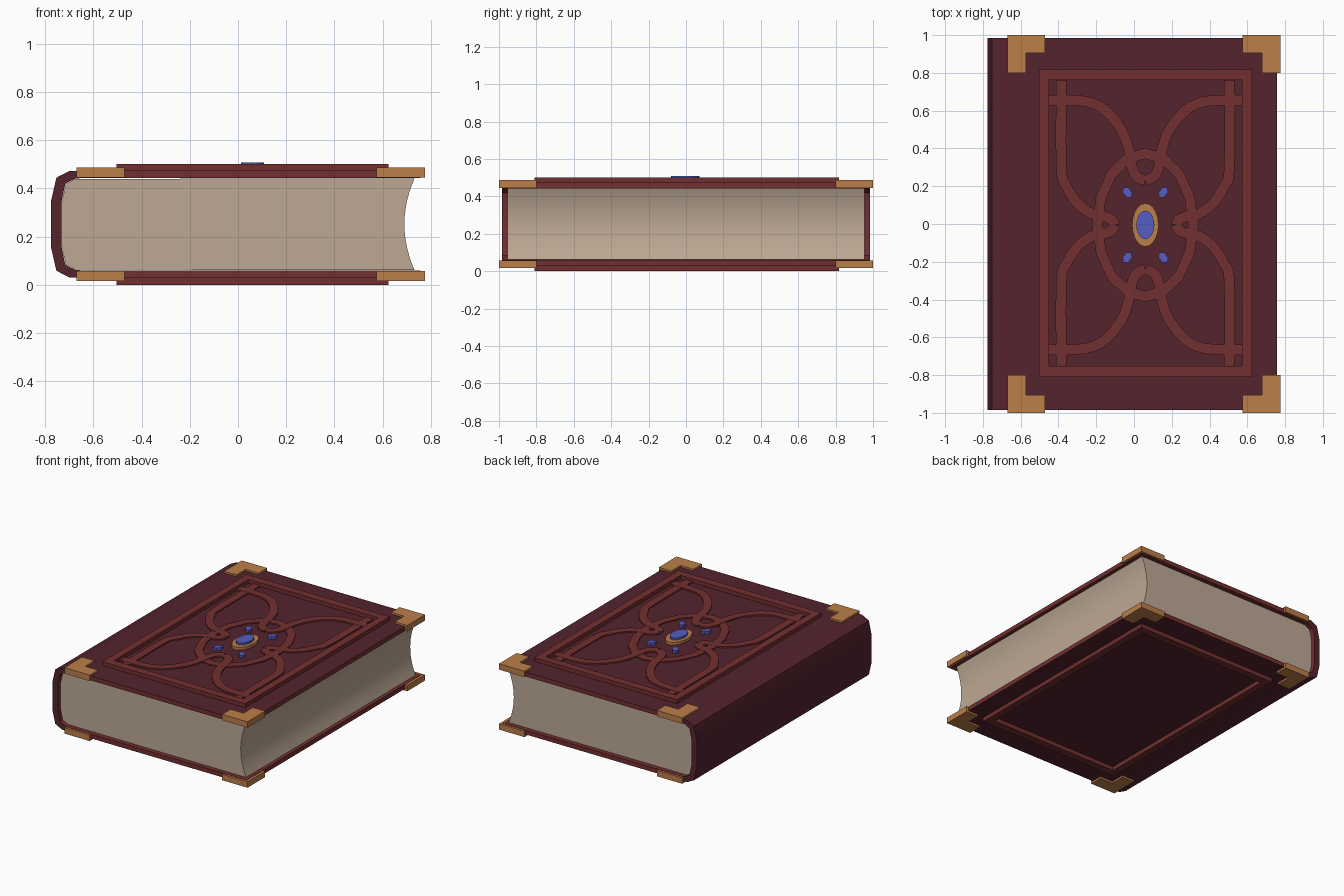
import bpy, bmesh, math
from mathutils import Vector

if "Cube" in bpy.data.objects:
    bpy.data.objects.remove(bpy.data.objects["Cube"])


def material(name, rgb):
    m = bpy.data.materials.new(name)
    m.diffuse_color = (*rgb, 1)
    m.use_nodes = True
    m.node_tree.nodes["Principled BSDF"].inputs["Base Color"].default_value = m.diffuse_color
    return m


LEATHER = material("dark maroon leather", (0.090, 0.017, 0.027))
TRIM = material("red brown trim", (0.170, 0.028, 0.029))
PAPER = material("aged paper", (0.510, 0.395, 0.300))
BRASS = material("brass", (0.500, 0.212, 0.067))
BLUE = material("blue gem", (0.092, 0.110, 0.540))

MID = 0.251            # height of the book's middle plane
TOP, BOTTOM = 0.473, 0.029   # outer faces of the two boards
CX, CY = 0.06, -0.005  # centre of the cover ornament


def finish(name, bm, mats, smooth=None):
    bmesh.ops.recalc_face_normals(bm, faces=bm.faces[:])
    me = bpy.data.meshes.new(name)
    bm.to_mesh(me)
    bm.free()
    for m in mats:
        me.materials.append(m)
    ob = bpy.data.objects.new(name, me)
    bpy.context.collection.objects.link(ob)
    if smooth:
        bpy.ops.object.select_all(action='DESELECT')
        ob.select_set(True)
        bpy.context.view_layer.objects.active = ob
        bpy.ops.object.shade_smooth_by_angle(angle=math.radians(smooth))
    return ob


def extrude(bm, faces, vec):
    r = bmesh.ops.extrude_face_region(bm, geom=faces)
    bmesh.ops.translate(bm, vec=vec, verts=[v for v in r['geom'] if isinstance(v, bmesh.types.BMVert)])


def slab(name, pts, z0, z1, mat):
    """Flat outline in plan, raised from z0 to z1."""
    bm = bmesh.new()
    f = bm.faces.new([bm.verts.new((x, y, z0)) for x, y in pts])
    extrude(bm, [f], (0, 0, z1 - z0))
    return finish(name, bm, [mat])


def band(name, left, right, z0, z1, mat, closed=False):
    """Strip of quads between two edge lines, raised from z0 to z1."""
    bm = bmesh.new()
    a = [bm.verts.new((x, y, z0)) for x, y in left]
    b = [bm.verts.new((x, y, z0)) for x, y in right]
    n = len(a)
    faces = [bm.faces.new((a[i], a[(i + 1) % n], b[(i + 1) % n], b[i]))
             for i in range(n if closed else n - 1)]
    extrude(bm, faces, (0, 0, z1 - z0))
    return finish(name, bm, [mat])


def ellipse(rx, ry, n, cx=CX, cy=CY, turn=0.0):
    c, s = math.cos(turn), math.sin(turn)
    out = []
    for i in range(n):
        t = 2 * math.pi * i / n
        x, y = rx * math.cos(t), ry * math.sin(t)
        out.append((cx + x * c - y * s, cy + x * s + y * c))
    return out


def rect(hx, hy, cx, cy):
    return [(cx - hx, cy - hy), (cx + hx, cy - hy), (cx + hx, cy + hy), (cx - hx, cy + hy)]


def curve(pts, steps=3):
    """Smooth line through the points."""
    p = [Vector(q) for q in pts]
    p = [p[0]] + p + [p[-1]]
    out = []
    for i in range(1, len(p) - 2):
        for k in range(steps):
            t = k / steps
            a, b, c, d = p[i - 1:i + 3]
            out.append(0.5 * (2 * b + (c - a) * t + (2 * a - 5 * b + 4 * c - d) * t * t
                              + (3 * b - a - 3 * c + d) * t ** 3))
    return out + [p[-1]]


def strap(name, pts, sx, sy, z1, width=0.056):
    line = [Vector((CX + q.x * sx, CY + q.y * sy)) for q in curve(pts)]
    left, right = [], []
    for i, q in enumerate(line):
        d = (line[min(i + 1, len(line) - 1)] - line[max(i - 1, 0)]).normalized()
        n = Vector((-d.y, d.x)) * width / 2
        left.append(q + n)
        right.append(q - n)
    return band(name, left, right, TOP - 0.005, z1, TRIM)


# Cover: boards and rounded spine as one C-shaped section
outer = [(0.757, TOP), (-0.66, TOP), (-0.70, TOP - 0.002), (-0.753, 0.444), (-0.775, 0.348)]
inner = [(0.757, 0.442), (-0.655, 0.442), (-0.675, 0.440), (-0.716, 0.419), (-0.732, 0.344)]
# the lower half mirrors the upper half
outer += [(x, 2 * MID - z) for x, z in reversed(outer)]
inner += [(x, 2 * MID - z) for x, z in reversed(inner)]
bm = bmesh.new()
vo = [bm.verts.new((x, -0.985, z)) for x, z in outer]
vi = [bm.verts.new((x, -0.985, z)) for x, z in inner]
caps = [bm.faces.new((vo[i], vo[i + 1], vi[i + 1], vi[i])) for i in range(len(vo) - 1)]
extrude(bm, caps, (0, 1.97, 0))
bmesh.ops.recalc_face_normals(bm, faces=bm.faces[:])
for f in bm.faces:
    c, n = f.calc_center_median(), f.normal
    board_edge = abs(n.y) > 0.9 and c.x > -0.6
    lining = abs(n.y) < 0.5 and n.dot(Vector((0, 0, MID)) - Vector((c.x, 0, c.z))) > 0 
    f.material_index = 1 if board_edge or n.x > 0.9 or lining else 0
finish("cover", bm, [LEATHER, TRIM], smooth=50)

# Page block with rounded back and hollow fore edge
steps = 12
back = [(-0.675, 0.439), (-0.714, 0.418), (-0.731, 0.344)]
prof = back + [(x, 2 * MID - z) for x, z in reversed(back)]
for i in range(steps + 1):
    t = -1 + 2 * i / steps
    prof.append((0.69 + 0.042 * t * t, MID + 0.190 * t))
bm = bmesh.new()
f = bm.faces.new([bm.verts.new((x, -0.955, z)) for x, z in prof])
extrude(bm, [f], (0, 1.91, 0))
finish("pages", bm, [PAPER], smooth=40)

# Raised rectangular frames, front and back board
for side, z0, z1 in (("top", TOP - 0.005, 0.501), ("bottom", 0.0, BOTTOM + 0.005)):
    band(side + "_frame", rect(0.564, 0.814, CX, 0.005), rect(0.511, 0.758, CX, 0.005),
         z0, z1, TRIM, closed=True)

# L-shaped brass corners on both boards
for side, z0, z1 in (("top", 0.444, 0.486), ("bottom", 2 * MID - 0.486, 2 * MID - 0.444)):
    for edge, x0, dx in (("spine", -0.67, 1), ("fore", 0.775, -1)):
        for end, dy in (("front", -1), ("rear", 1)):
            pts = [(0, 1), (0.2, 1), (0.2, 0.905), (0.098, 0.905), (0.098, 0.8), (0, 0.8)]
            slab(f"{side}_{edge}_{end}_corner", [(x0 + dx * x, dy * y) for x, y in pts], z0, z1, BRASS)

# Interlaced straps, one quarter mirrored four ways
end_loop = [(-0.515, 0.66), (-0.32, 0.655), (-0.21, 0.605), (-0.125, 0.50), (-0.088, 0.40),
            (-0.072, 0.31), (-0.045, 0.255), (0, 0.235)]
side_loop = [(-0.445, 0.765), (-0.445, 0.30), (-0.42, 0.21), (-0.36, 0.115), (-0.285, 0.06),
             (-0.205, 0.042), (-0.172, 0.022), (-0.165, 0)]
for sx in (1, -1):
    for sy in (1, -1):
        tag = ("left" if sx > 0 else "right") + ("_rear" if sy > 0 else "_front")
        strap("end_strap_" + tag, end_loop, sx, sy, 0.483)
        strap("side_strap_" + tag, side_loop, sx, sy, 0.482)
band("oval_strap", ellipse(0.282, 0.408, 16), ellipse(0.226, 0.350, 16),
     TOP - 0.005, 0.481, TRIM, closed=True)

# Centre gem in its brass setting
band("gem_setting", ellipse(0.07, 0.115, 20), ellipse(0.044, 0.07, 20),
     TOP - 0.005, 0.493, BRASS, closed=True)
slab("centre_gem", ellipse(0.048, 0.076, 16), TOP - 0.005, 0.508, BLUE)

# Four small gems pointing at the centre
for sx in (1, -1):
    for sy in (1, -1):
        slab("small_gem", ellipse(0.034, 0.023, 6, CX + sx * 0.095, CY + sy * 0.172,
                                  sx * sy * math.radians(52)), TOP - 0.005, 0.492, BLUE)
